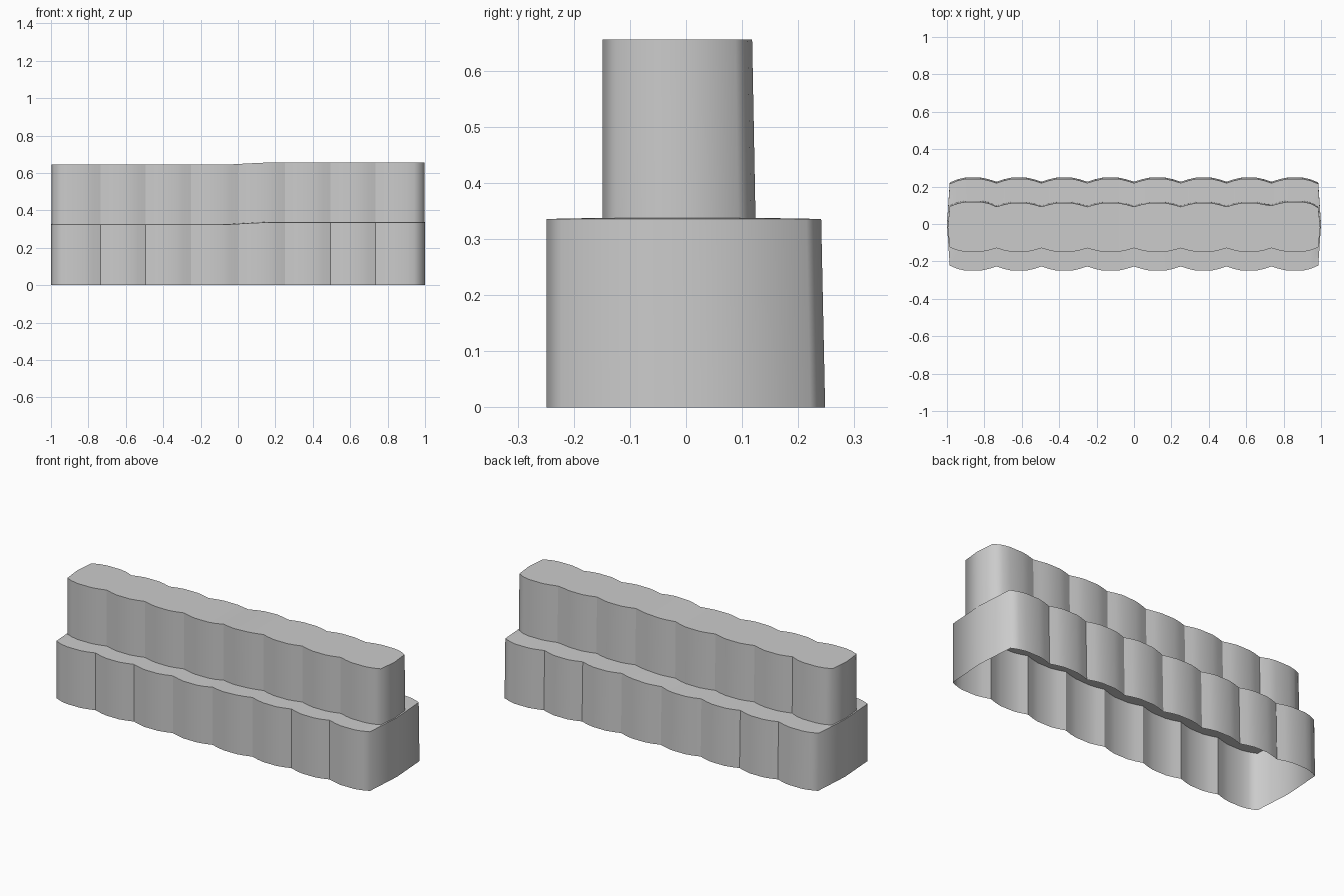
import bpy, bmesh, math

if "Cube" in bpy.data.objects:
    bpy.data.objects.remove(bpy.data.objects["Cube"])

NOTCHES = [-0.985, -0.735, -0.495, -0.25, 0.0, 0.25, 0.495, 0.735, 0.985]
# lobe profile: position along the lobe, fraction of the notch depth
LOBE = [(0, 1), (0.17, 0.4), (0.33, 0), (0.67, 0), (0.83, 0.4)]


def lift(x):
    # right half stands slightly higher than the left
    return -0.005 + 0.011 * min(max((x + 0.05) / 0.2, 0), 1)


def side(y, depth, end_extra=0.0):
    """Scalloped long side from left to right as (x, y) points."""
    s = math.copysign(1, y)
    pts = []
    for i, (a, b) in enumerate(zip(NOTCHES, NOTCHES[1:])):
        extra = end_extra if i in (0, 7) else 0
        for t, d in LOBE:
            if i == 0 and t == 0:
                d = 1.2
            pts.append((a + (b - a) * t, y + s * (extra - d * depth)))
    pts.append((NOTCHES[-1], y - s * depth * 1.2))
    return pts


def ring(bm, front, back, depth, z, apex, tilt=True, extra=0.0):
    """Closed outline: front side, right point, back side, left point."""
    f, b = side(front, depth), side(back, depth, extra)
    mid = (front + back) / 2
    pts = f + [(apex, mid)] + b[::-1] + [(-apex, mid)]
    return [bm.verts.new((x, y, z + (lift(x) if tilt else 0))) for x, y in pts]


def bridge(bm, lo, hi):
    n = len(lo)
    for i in range(n):
        j = (i + 1) % n
        bm.faces.new((lo[i], lo[j], hi[j], hi[i]))


bm = bmesh.new()
# lower tier wall, ledge and upper tier wall, open underneath
rings = [
    ring(bm, -0.249, 0.248, 0.022, 0.0, 1.0, False),
    ring(bm, -0.249, 0.241, 0.022, 0.33, 1.0),
    ring(bm, -0.149, 0.117, 0.02, 0.332, 0.996, True, 0.007),
    ring(bm, -0.149, 0.112, 0.02, 0.65, 0.996, True, 0.006),
]
for lo, hi in zip(rings, rings[1:]):
    bridge(bm, lo, hi)

# top cap in strips from front to back
top = rings[-1]
n = len(NOTCHES[1:]) * len(LOBE) + 1
f, b = top[:n], top[n + 1:2 * n + 1][::-1]
for i in range(n - 1):
    bm.faces.new((f[i], f[i + 1], b[i + 1], b[i]))
bm.faces.new((f[-1], top[n], b[-1]))
bm.faces.new((b[0], top[-1], f[0]))

# smooth lobes, sharp notches and tier rims
bm.normal_update()
for face in bm.faces:
    face.smooth = True
for e in bm.edges:
    upright = abs(e.verts[0].co.z - e.verts[1].co.z) > 0.1
    if upright and len(e.link_faces) == 2:
        e.smooth = e.calc_face_angle_signed() > -math.radians(20)
    elif len(e.link_faces) == 2:
        e.smooth = e.calc_face_angle() < math.radians(40)

mesh = bpy.data.meshes.new("stepped_scalloped_wall")
bm.to_mesh(mesh)
bm.free()
wall = bpy.data.objects.new("stepped_scalloped_wall", mesh)
bpy.context.collection.objects.link(wall)
